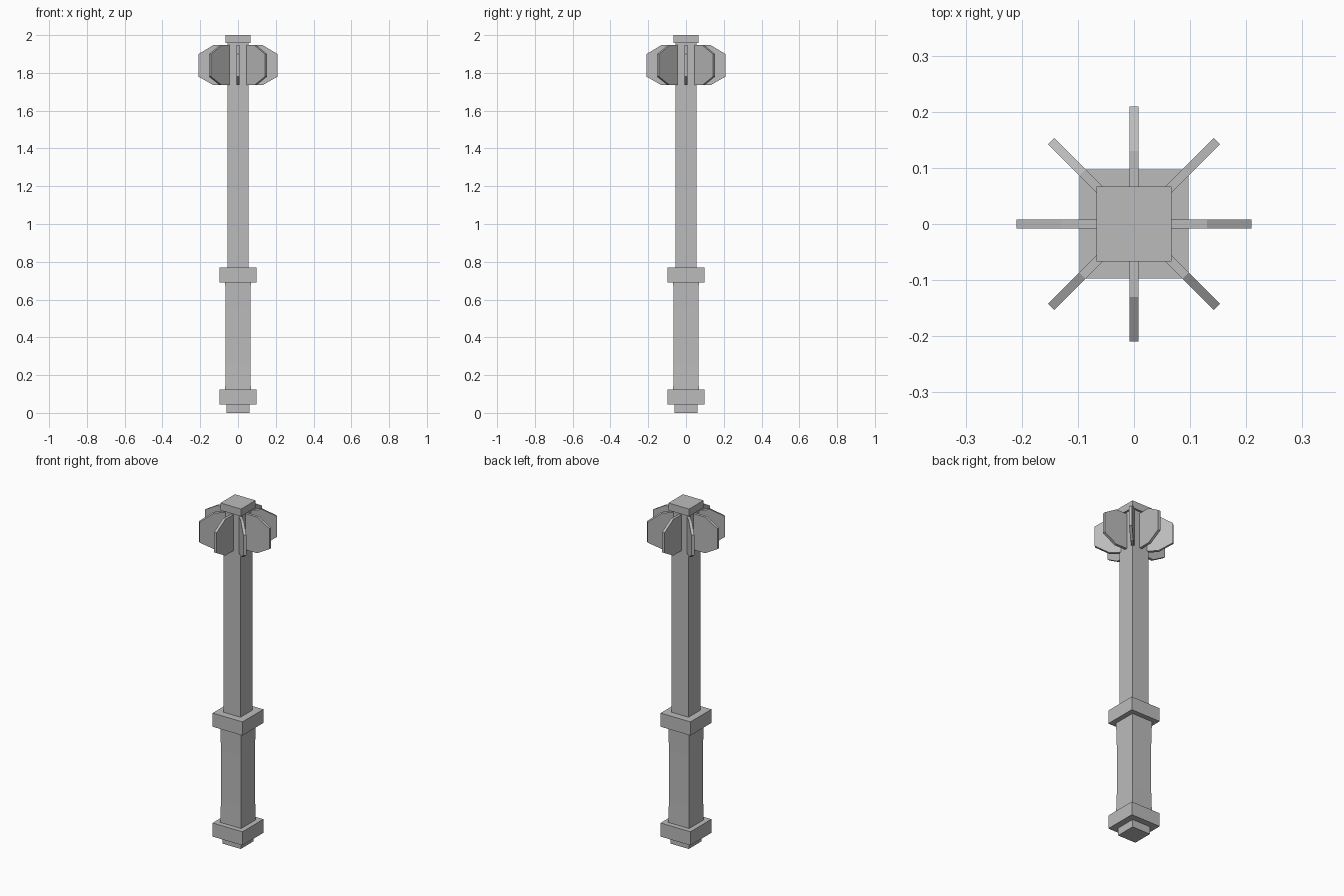
import bpy, bmesh, math
from mathutils import Matrix

if "Cube" in bpy.data.objects:
    bpy.data.objects.remove(bpy.data.objects["Cube"], do_unlink=True)

grey = bpy.data.materials.new("plain grey")
grey.use_nodes = True
colour = (0.5, 0.5, 0.5, 1)
grey.diffuse_color = colour
grey.node_tree.nodes["Principled BSDF"].inputs["Base Color"].default_value = colour


def finish(name, bm, smooth=False):
    bmesh.ops.recalc_face_normals(bm, faces=bm.faces)
    for f in bm.faces:
        f.smooth = smooth
    mesh = bpy.data.meshes.new(name)
    bm.to_mesh(mesh)
    bm.free()
    mesh.materials.append(grey)
    obj = bpy.data.objects.new(name, mesh)
    bpy.context.collection.objects.link(obj)
    return obj


def square_column(name, profile):
    """Stack square sections given as (half width, height)."""
    bm = bmesh.new()
    rings = [[bm.verts.new((sx * r, sy * r, z))
              for sx, sy in ((-1, -1), (1, -1), (1, 1), (-1, 1))]
             for r, z in profile]
    bm.faces.new(rings[0])
    bm.faces.new(rings[-1])
    for low, high in zip(rings, rings[1:]):
        for i in range(4):
            j = (i + 1) % 4
            bm.faces.new((low[i], low[j], high[j], high[i]))
    return finish(name, bm)


# Handle and shaft
square_column("pommel", [(0.06, 0), (0.06, 0.05)])
square_column("lower_guard", [(0.097, 0.045), (0.097, 0.125)])
square_column("grip", [(0.068, 0.12), (0.065, 0.26), (0.065, 0.55), (0.068, 0.7)])
square_column("upper_guard", [(0.097, 0.69), (0.097, 0.77)])
square_column("shaft", [(0.055, 0.76), (0.055, 1.96)])
square_column("head_cap", [(0.067, 1.957), (0.067, 2.0)])

# Eight radial blades with clipped outer corners
OUTLINE = [(0.03, 1.735), (0.13, 1.735), (0.209, 1.78),
           (0.209, 1.90), (0.13, 1.947), (0.03, 1.947)]
for n in range(8):
    bm = bmesh.new()
    face = bm.faces.new([bm.verts.new((r, -0.008, z)) for r, z in OUTLINE])
    extruded = bmesh.ops.extrude_face_region(bm, geom=[face])["geom"]
    moved = [v for v in extruded if isinstance(v, bmesh.types.BMVert)]
    bmesh.ops.translate(bm, verts=moved, vec=(0, 0.016, 0))
    bm.transform(Matrix.Rotation(n * math.pi / 4, 4, "Z"))
    finish(f"blade_{n + 1}", bm)
